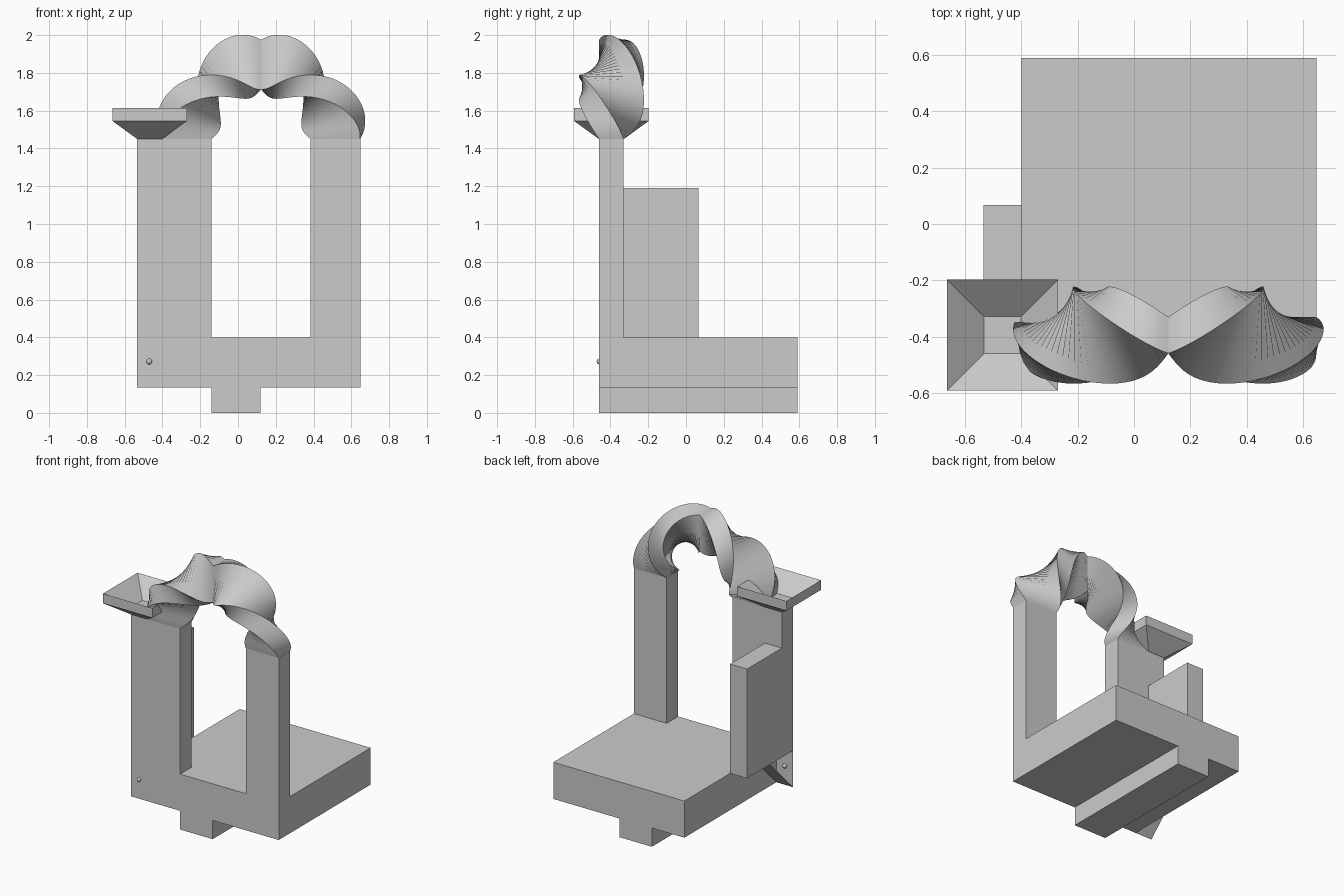
import bpy, bmesh
from math import sin, cos, radians, atan2, hypot

if "Cube" in bpy.data.objects:
    bpy.data.objects.remove(bpy.data.objects["Cube"])


def make(name, verts, faces, smooth=False, fix=True):
    me = bpy.data.meshes.new(name)
    me.from_pydata(verts, [], faces)
    bm = bmesh.new()
    bm.from_mesh(me)
    bmesh.ops.remove_doubles(bm, verts=bm.verts, dist=1e-5)
    if fix:
        bmesh.ops.recalc_face_normals(bm, faces=bm.faces)
    bm.to_mesh(me)
    bm.free()
    ob = bpy.data.objects.new(name, me)
    bpy.context.collection.objects.link(ob)
    if smooth:
        bpy.ops.object.select_all(action='DESELECT')
        ob.select_set(True)
        bpy.context.view_layer.objects.active = ob
        bpy.ops.object.shade_smooth_by_angle(angle=radians(30))
    return ob


def extrude_y(name, profile, y0, y1):
    n = len(profile)
    verts = [(x, y, z) for y in (y0, y1) for x, z in profile]
    faces = [tuple(range(n)), tuple(range(2 * n - 1, n - 1, -1))]
    faces += [(i, (i + 1) % n, (i + 1) % n + n, i + n) for i in range(n)]
    return make(name, verts, faces)


def box(name, x0, x1, y0, y1, z0, z1):
    return extrude_y(name, [(x0, z0), (x1, z0), (x1, z1), (x0, z1)], y0, y1)


def rings(name, loops, caps, smooth=False):
    n = len(loops[0])
    verts = [v for loop in loops for v in loop]
    faces = [(k * n + i, k * n + (i + 1) % n, (k + 1) * n + (i + 1) % n, (k + 1) * n + i)
             for k in range(len(loops) - 1) for i in range(n)]
    if caps:
        last = (len(loops) - 1) * n
        faces += [tuple(range(n)), tuple(range(last, last + n))]
    return make(name, verts, faces, smooth)


Y0, Y1 = -0.46, -0.33      # front and back of the posts
TOP = 1.45                 # where the posts end

# Slab with keel underneath
extrude_y("base_with_keel",
          [(-0.40, 0.135), (-0.14, 0.135), (-0.14, 0), (0.12, 0), (0.12, 0.135),
           (0.648, 0.135), (0.648, 0.40), (-0.40, 0.40)], Y0, 0.59)

# Posts and the block behind the left one
box("left_post", -0.535, -0.14, Y0, Y1, 0.40, TOP)
box("right_post", 0.385, 0.648, Y0, Y1, 0.40, TOP)
box("back_block", -0.535, -0.40, Y1, 0.067, 0.40, 1.19)

# Open chute at the foot of the left post: front panel and sloping ramp
a, b = -0.535, -0.40
make("chute",
     [(a, Y0, 0.135), (b, Y0, 0.135), (b, Y0, 0.40), (a, Y0, 0.40), (a, -0.195, 0.40), (b, -0.195, 0.40)],
     [(0, 1, 2, 3), (0, 4, 5, 1)], fix=False)

# Small knob on the chute panel
bpy.ops.mesh.primitive_uv_sphere_add(segments=12, ring_count=8, radius=0.016, location=(-0.47, -0.457, 0.272))
bpy.context.object.name = "knob"


# Square funnel on the left post
def square(h, z):
    cx, cy = -0.4675, -0.395
    return [(cx + sx * h, cy + sy * h, z) for sx, sy in ((-1, -1), (1, -1), (1, 1), (-1, 1))]


rings("funnel", [square(0.066, TOP), square(0.197, 1.545), square(0.197, 1.615), square(0.066, 1.50)], True)

# Twisted arch: each half turns its rectangular section by 180 degrees
CX, CY, R = 0.122, -0.395, 0.394
CORNERS = [(0.131, 0.065), (0.131, -0.065), (-0.131, -0.065), (-0.131, 0.065)]


def section(t, side):
    alpha, phi = radians(90 * t), radians(180 * t)
    swell = 1 + 0.18 * (1 - (1 - sin(phi)) ** 4)
    loop = []
    for u, v in CORNERS:
        d, ang = hypot(u, v) * swell, atan2(v, u) - phi
        r = R + d * cos(ang)
        loop.append((CX + side * r * cos(alpha), CY + d * sin(ang), TOP + r * sin(alpha)))
    return loop


STEPS = 32
for label, side in (("left", -1), ("right", 1)):
    rings(label + "_arch_half", [section(i / STEPS, side) for i in range(STEPS + 1)], False, True)
